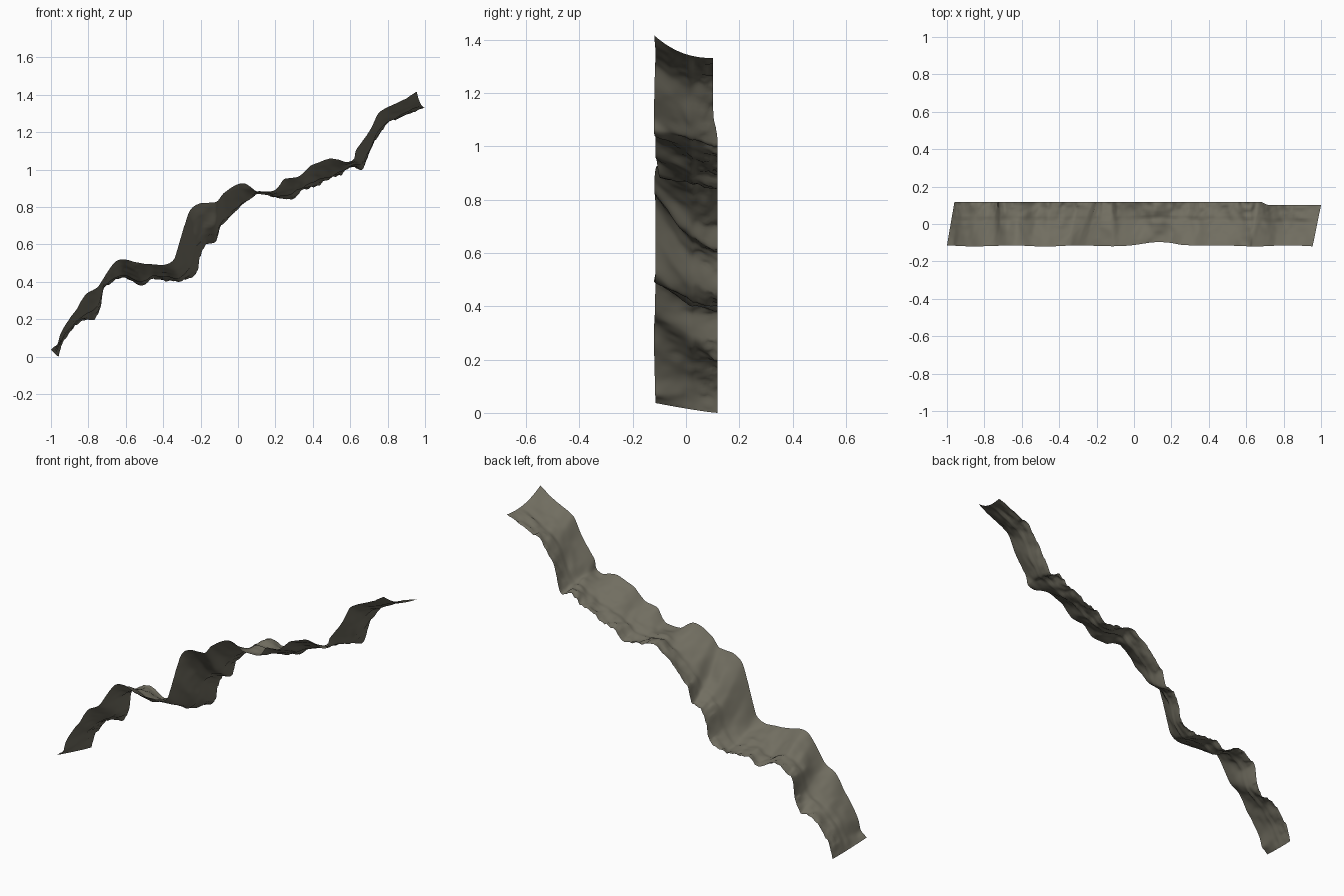
import bpy, bmesh, math
from mathutils import Vector, noise

if "Cube" in bpy.data.objects:
    bpy.data.objects.remove(bpy.data.objects["Cube"])

# Matching stations along the two long edges: (x, z)
FRONT = [(-1, .04), (-.965, .065), (-.945, .13), (-.87, .25), (-.82, .33), (-.755, .38),
         (-.71, .44), (-.68, .48), (-.63, .52), (-.55, .51), (-.47, .50), (-.39, .50),
         (-.34, .53), (-.30, .655), (-.257, .78), (-.20, .825), (-.12, .83), (-.07, .88),
         (.03, .93), (.107, .885), (.20, .896), (.25, .95), (.33, .965), (.396, 1.03),
         (.49, 1.067), (.58, 1.04), (.62, 1.06), (.635, 1.11), (.706, 1.217),
         (.76, 1.308), (.84, 1.36), (.955, 1.42)]
BACK = [(-.96, .003), (-.945, .07), (-.90, .13), (-.84, .19), (-.77, .21), (-.735, .265),
        (-.72, .36), (-.68, .40), (-.61, .43), (-.51, .39), (-.45, .42), (-.38, .415),
        (-.30, .405), (-.225, .45), (-.20, .55), (-.166, .61), (-.118, .63), (-.086, .71),
        (0, .80), (.10, .878), (.20, .858), (.294, .848), (.348, .896), (.438, .933),
        (.52, .96), (.572, 1.0), (.62, 1.02), (.67, 1.013), (.71, 1.11), (.77, 1.22),
        (.84, 1.27), (1.0, 1.335)]
STEPS, COLS = 8, 20


def spline(pts, t):
    """Catmull-Rom point at station t, with softened tangents."""
    i = min(int(t), len(pts) - 2)
    f = t - i
    a, b = Vector(pts[i]), Vector(pts[i + 1])
    ta = (b - Vector(pts[max(i - 1, 0)])) * .4
    tb = (Vector(pts[min(i + 2, len(pts) - 1)]) - a) * .4
    return (a * (2*f**3 - 3*f*f + 1) + ta * (f**3 - 2*f*f + f)
            + b * (3*f*f - 2*f**3) + tb * (f**3 - f*f))


def smooth(a, b, x):
    k = min(max((x - a) / (b - a), 0), 1)
    return k * k * (3 - 2 * k)


# Rock ledge strip lofted between the two edges
bm = bmesh.new()
rows = []
n = (len(FRONT) - 1) * STEPS
for r in range(n + 1):
    t = r / STEPS
    f, b = spline(FRONT, t), spline(BACK, t)
    mx = (f.x + b.x) / 2
    y0 = -.117 + .018 * math.exp(-((mx - .15) / .15) ** 2) + .003 * math.sin(mx * 17)
    y1 = .118 - .016 * smooth(.66, .72, mx)
    inner = min(1, r / 4, (n - r) / 4)
    power = 1.2 + .6 * smooth(-.95, -.6, mx) + .5 * smooth(.6, .9, mx)
    row = []
    for c in range(COLS + 1):
        u = c / COLS
        # gutter section: steep at the front edge, flatter at the back
        s = 1 - (1 - u) ** power
        p = f.lerp(b, u)
        z = f.y + (b.y - f.y) * s
        q = Vector((p.x * 9, u * 2.2, z * 9))
        rough = noise.noise(q) * .012 + noise.noise(q * 2.7) * (.004 + .007 * u)
        rough += noise.noise(q * 4.5) * .014 * smooth(.6, 1, u)
        crease = .008 * math.exp(-((u - .58) / .04) ** 2)
        z += (rough - crease) * inner
        row.append(bm.verts.new((p.x, y0 + (y1 - y0) * u, z)))
    rows.append(row)
for r in range(n):
    for c in range(COLS):
        bm.faces.new((rows[r][c], rows[r+1][c], rows[r+1][c+1], rows[r][c+1]))
bm.normal_update()
low = min(v.co.z for v in bm.verts)
for v in bm.verts:
    v.co.z -= low
for fc in bm.faces:
    fc.smooth = True

me = bpy.data.meshes.new("rock_ledge")
bm.to_mesh(me)
bm.free()
mat = bpy.data.materials.new("grey brown rock")
mat.diffuse_color = (.165, .155, .118, 1)
mat.use_nodes = True
mat.node_tree.nodes["Principled BSDF"].inputs["Base Color"].default_value = mat.diffuse_color
me.materials.append(mat)
ob = bpy.data.objects.new("rock_ledge", me)
bpy.context.collection.objects.link(ob)
